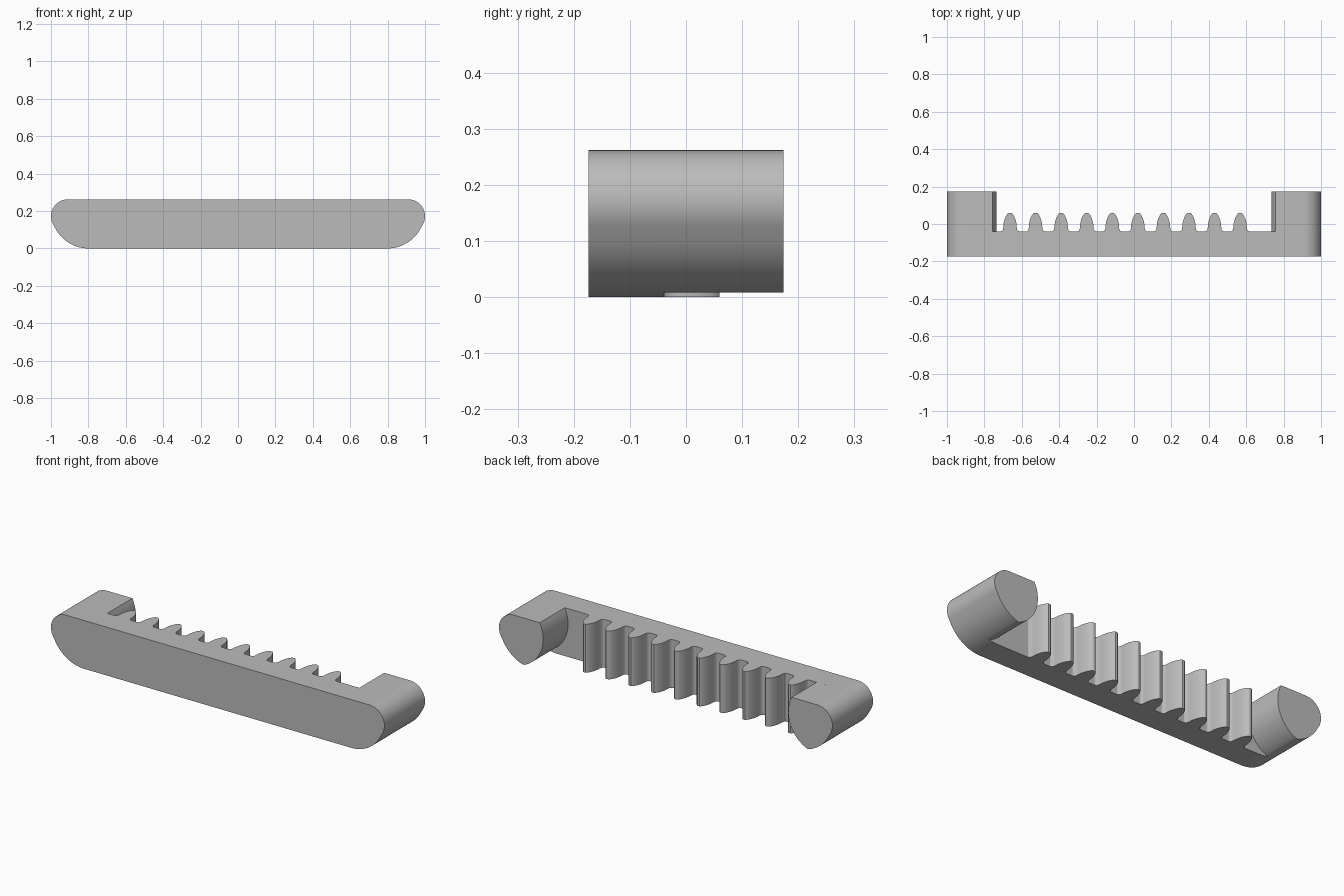
import bpy
import bmesh
from math import cos, sin, radians

cube = bpy.data.objects.get("Cube")
if cube:
    bpy.data.objects.remove(cube, do_unlink=True)

HEIGHT = 0.262
FRONT, ROOT, BACK = -0.174, -0.04, 0.174

grey = bpy.data.materials.new("plain grey")
grey.use_nodes = True
colour = (0.5, 0.5, 0.5, 1)
grey.diffuse_color = colour
grey.node_tree.nodes["Principled BSDF"].inputs["Base Color"].default_value = colour


def arc(cx, cz, r, start, end, steps):
    angles = [radians(start + (end - start) * i / steps) for i in range(steps + 1)]
    return [(cx + r * cos(a), cz + r * sin(a)) for a in angles]


def prism(name, outline, place, depth):
    """Extrude a closed outline; place maps its 2D points into space."""
    bm = bmesh.new()
    face = bm.faces.new([bm.verts.new(place(*p)) for p in outline])
    new = bmesh.ops.extrude_face_region(bm, geom=[face])["geom"]
    verts = [v for v in new if isinstance(v, bmesh.types.BMVert)]
    bmesh.ops.translate(bm, verts=verts, vec=depth)
    bmesh.ops.recalc_face_normals(bm, faces=bm.faces)
    mesh = bpy.data.meshes.new(name)
    bm.to_mesh(mesh)
    bm.free()
    mesh.materials.append(grey)
    obj = bpy.data.objects.new(name, mesh)
    bpy.context.collection.objects.link(obj)
    bpy.ops.object.select_all(action="DESELECT")
    obj.select_set(True)
    bpy.context.view_layer.objects.active = obj
    bpy.ops.object.shade_smooth_by_angle(angle=radians(30))
    return obj


def end_curve(start):
    """Rounded end: broad lower curve, short slope, tight upper curve."""
    return arc(0.80, 0.199, 0.199, start, -30, 14) + arc(0.91, 0.172, 0.09, -30, 90, 20)


# Long front plate
right = end_curve(-90)
outline = right + [(-x, z) for x, z in reversed(right)]
prism("front_plate", outline, lambda x, z: (x, FRONT, z), (0, ROOT - FRONT, 0))

# End lugs with a bulging inner side
lug = end_curve(-73.7) + arc(0.918, 0.178, 0.183, 152.7, 248, 20)
for side, name in ((1, "left_lug"), (-1, "right_lug")):
    prism(name, lug, lambda x, z: (side * x, ROOT, z), (0, BACK - ROOT, 0))

# Row of rounded rack teeth with filleted roots
flank = [(0.050, ROOT), (0.043, -0.037), (0.038, -0.030), (0.036, -0.018),
         (0.035, 0.0), (0.031, 0.018), (0.026, 0.033), (0.019, 0.047),
         (0.012, 0.056), (0.006, 0.06)]
tooth = flank + [(-x, y) for x, y in reversed(flank)]
for i in range(10):
    centre = -0.663 + 0.1367 * i
    prism(f"tooth_{i + 1}", tooth, lambda x, y: (centre + x, y, 0), (0, 0, HEIGHT))
